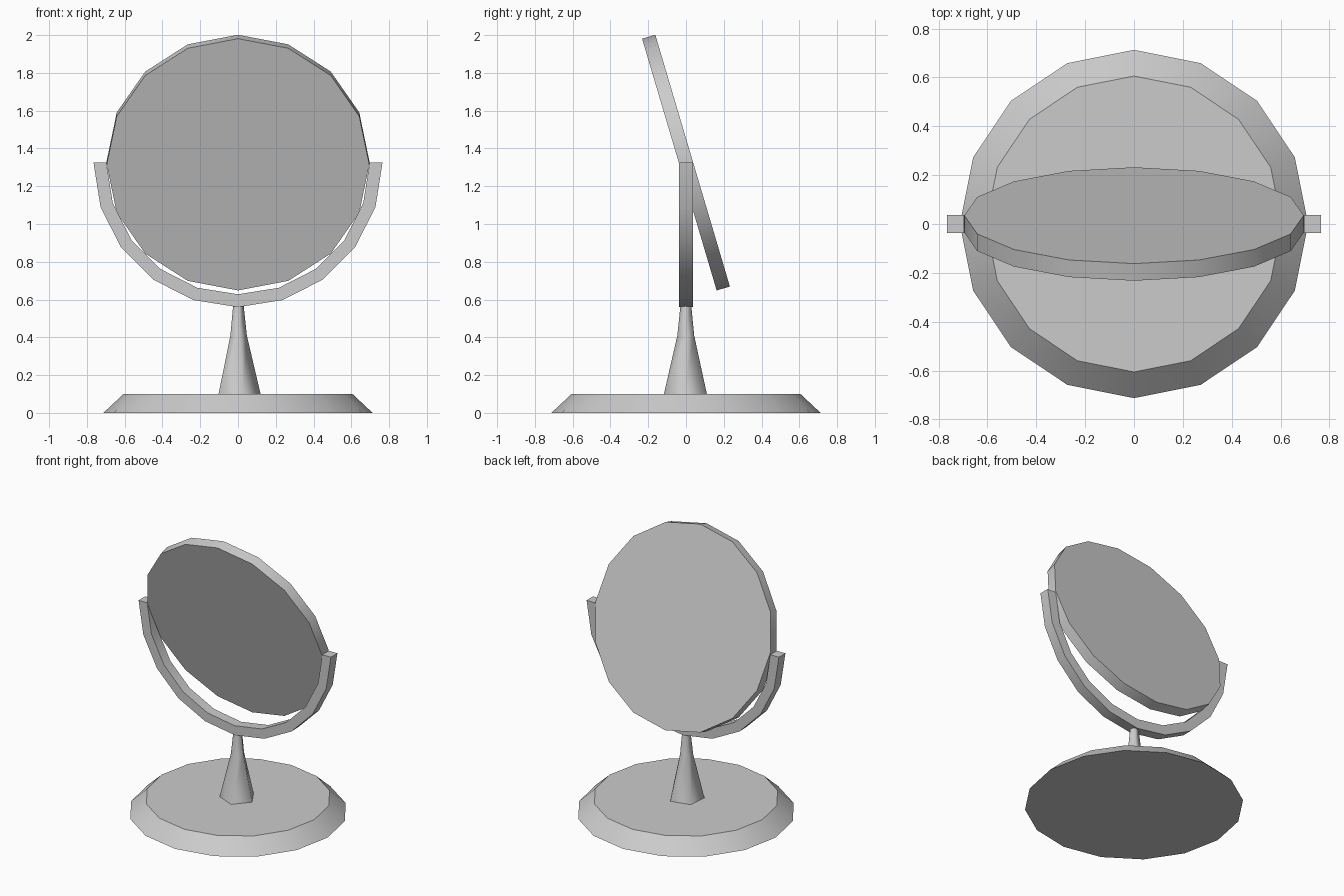
import bpy, bmesh
from math import sin, cos, radians, pi

if "Cube" in bpy.data.objects:
    bpy.data.objects.remove(bpy.data.objects["Cube"])


def finish(name, bm, angle):
    bmesh.ops.recalc_face_normals(bm, faces=bm.faces)
    mesh = bpy.data.meshes.new(name)
    bm.to_mesh(mesh)
    bm.free()
    obj = bpy.data.objects.new(name, mesh)
    bpy.context.collection.objects.link(obj)
    bpy.ops.object.select_all(action='DESELECT')
    obj.select_set(True)
    bpy.context.view_layer.objects.active = obj
    bpy.ops.object.shade_smooth_by_angle(angle=radians(angle))
    return obj


def bridge(bm, a, b, closed=True):
    n = len(a)
    for i in range(n if closed else n - 1):
        j = (i + 1) % n
        bm.faces.new((a[i], a[j], b[j], b[i]))


def turned(name, profile, sides, phase=0.0, angle=35):
    """Capped solid turned around z from (radius, height) pairs."""
    bm = bmesh.new()
    rings = [[bm.verts.new((r * cos(phase + 2 * pi * i / sides),
                            r * sin(phase + 2 * pi * i / sides), z))
              for i in range(sides)] for r, z in profile]
    for a, b in zip(rings, rings[1:]):
        bridge(bm, a, b)
    bm.faces.new(rings[0])
    bm.faces.new(rings[-1])
    return finish(name, bm, angle)


PIVOT_Z = 1.325

# Round foot with sloping rim
turned("base", [(0.713, 0), (0.606, 0.1)], 16)

# Tapered neck
turned("neck", [(0.12, 0.1), (0.047, 0.41), (0.029, 0.58)], 5,
       radians(-5), 80)

# Tilted mirror disc
disc = turned("mirror_disc", [(0.695, -0.0365), (0.695, 0.0365)], 16)
disc.location.z = PIVOT_Z
disc.rotation_euler.x = radians(90 + 16.5)

# Half-ring yoke holding the mirror: square section swept through 180 degrees
bm = bmesh.new()
section = [(0.697, -0.037), (0.765, -0.037), (0.765, 0.037), (0.697, 0.037)]
rings = [[bm.verts.new((r * cos(pi + pi * i / 10), y,
                        PIVOT_Z + r * sin(pi + pi * i / 10)))
          for r, y in section] for i in range(11)]
for a, b in zip(rings, rings[1:]):
    bridge(bm, a, b)
bm.faces.new(rings[0])
bm.faces.new(rings[-1])
finish("yoke", bm, 35)
